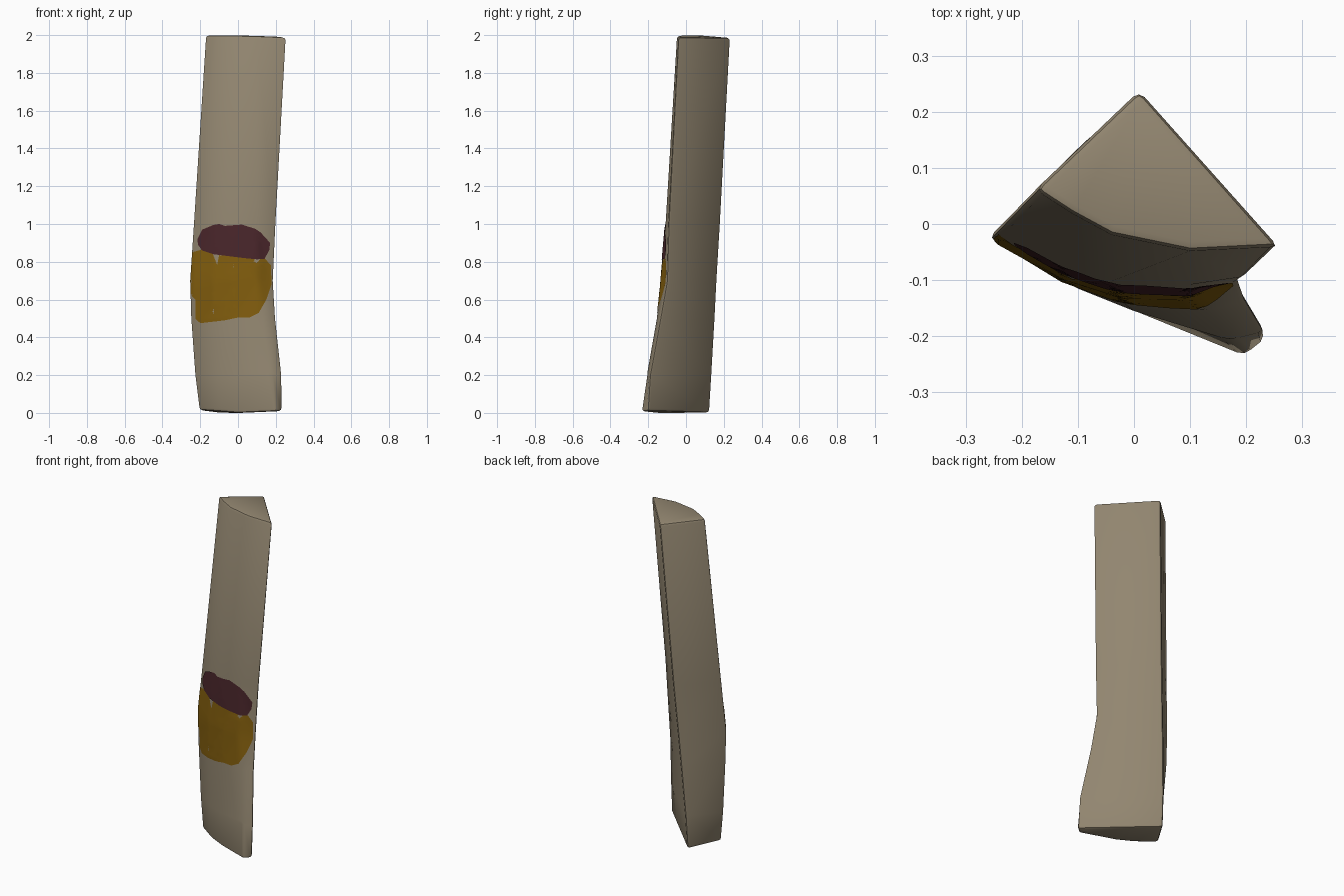
import bpy, bmesh, math
from mathutils import Vector
from mathutils.bvhtree import BVHTree

if "Cube" in bpy.data.objects:
    bpy.data.objects.remove(bpy.data.objects["Cube"])


def material(name, rgb):
    m = bpy.data.materials.new(name)
    m.diffuse_color = (*rgb, 1)
    m.use_nodes = True
    m.node_tree.nodes["Principled BSDF"].inputs["Base Color"].default_value = m.diffuse_color
    return m


STONE = material("stone beige", (0.288, 0.238, 0.162))
OCHRE = material("ochre paint", (0.216, 0.107, 0.004))
MAROON = material("maroon paint", (0.065, 0.0185, 0.023))


def finish(bm, name, mat):
    me = bpy.data.meshes.new(name)
    bm.to_mesh(me)
    me.materials.append(mat)
    ob = bpy.data.objects.new(name, me)
    bpy.context.collection.objects.link(ob)
    bpy.ops.object.select_all(action='DESELECT')
    ob.select_set(True)
    bpy.context.view_layer.objects.active = ob
    bpy.ops.object.shade_smooth_by_angle(angle=math.radians(35))
    return ob


# Stone shaft: cross-sections (left, three front points, right, back corner)
sections = [
    (0.00, [(-.208, -.045), (-.10, -.115), (0, -.155), (.20, -.237), (.236, -.20), (-.10, .128)]),
    (0.20, [(-.232, -.035), (-.11, -.11), (0, -.155), (.17, -.207), (.236, -.19), (-.095, .14)]),
    (0.50, [(-.254, -.025), (-.13, -.10), (-.02, -.14), (.13, -.154), (.203, -.135), (-.078, .157)]),
    (0.70, [(-.260, -.025), (-.13, -.095), (-.02, -.13), (.10, -.133), (.191, -.10), (-.065, .167)]),
    (1.00, [(-.240, -.005), (-.13, -.07), (-.04, -.102), (.10, -.108), (.205, -.092), (-.045, .185)]),
    (2.00, [(-.175, .062), (-.11, .02), (-.04, -.018), (.10, -.047), (.258, -.04), (.01, .238)]),
]
# slight tilt of the bottom and top faces
bottom_dz = [.015, .008, 0, .008, .01, 0]
top_dz = [0, 0, 0, -.003, -.01, -.015]

bm = bmesh.new()
rings = []
for k, (z, pts) in enumerate(sections):
    dz = bottom_dz if k == 0 else top_dz if k == len(sections) - 1 else [0] * 6
    rings.append([bm.verts.new((x, y, z + d)) for (x, y), d in zip(pts, dz)])
for a, b in zip(rings, rings[1:]):
    for i in range(6):
        j = (i + 1) % 6
        bm.faces.new((a[i], a[j], b[j], b[i]))
bm.faces.new(rings[0][::-1])
bm.faces.new(rings[-1])
bmesh.ops.recalc_face_normals(bm, faces=bm.faces)
worn = [e for e in bm.edges if e.calc_face_angle(0) > math.radians(38)]
bmesh.ops.bevel(bm, geom=worn, offset=.015, segments=2, profile=.5, affect='EDGES')
bmesh.ops.triangulate(bm, faces=[f for f in bm.faces if len(f.verts) > 3])
tree = BVHTree.FromBMesh(bm)
finish(bm, "stone_shaft", STONE)
bm.free()


def paint(name, outline, centre, lift, mat):
    """Thin painted skin draped on the front of the stone."""
    # subdivide the outline, then draw rings shrinking to the centre
    border = []
    for p, q in zip(outline, outline[1:] + outline[:1]):
        for t in (0, .5):
            border.append(Vector(p).lerp(Vector(q), t))
    c = Vector(centre)

    def drape(p):
        x = p.x
        for _ in range(40):
            hit = tree.ray_cast(Vector((x, -1, p.y)), Vector((0, 1, 0)))[0]
            if hit:
                return hit - Vector((0, lift, 0))
            x *= .99
        return Vector((x, -.1, p.y))

    pm = bmesh.new()
    steps = 14
    loops = [[pm.verts.new(drape(c.lerp(p, s / steps))) for p in border]
             for s in range(1, steps + 1)]
    mid = pm.verts.new(drape(c))
    n = len(border)
    for i in range(n):
        j = (i + 1) % n
        pm.faces.new((mid, loops[0][i], loops[0][j]))
        for a, b in zip(loops, loops[1:]):
            pm.faces.new((a[i], b[i], b[j], a[j]))
    pm.normal_update()
    if sum(f.normal.y for f in pm.faces) > 0:
        bmesh.ops.reverse_faces(pm, faces=pm.faces)
    finish(pm, name, mat)
    pm.free()


# Ochre band with a small notch at its upper edge
paint("ochre_patch", [
    (-.256, .80), (-.245, .85), (-.19, .865), (-.135, .845), (-.127, .785),
    (-.11, .785), (-.10, .835), (.03, .825), (.14, .82), (.175, .78), (.177, .68),
    (.15, .60), (.11, .53), (.06, .505), (0, .505), (-.07, .49), (-.20, .475),
    (-.226, .50), (-.226, .60), (-.256, .63)], (-.06, .66), .003, OCHRE)

# Maroon oval above it
paint("maroon_patch", [
    (-.215, .92), (-.19, .97), (-.13, .995), (-.10, 1.0), (-.07, .99), (.02, .997),
    (.09, .975), (.12, .955), (.17, .90), (.165, .86), (.14, .815), (.10, .813),
    (.03, .82), (-.05, .83), (-.13, .84), (-.19, .86), (-.212, .89)],
    (-.02, .91), .005, MAROON)
